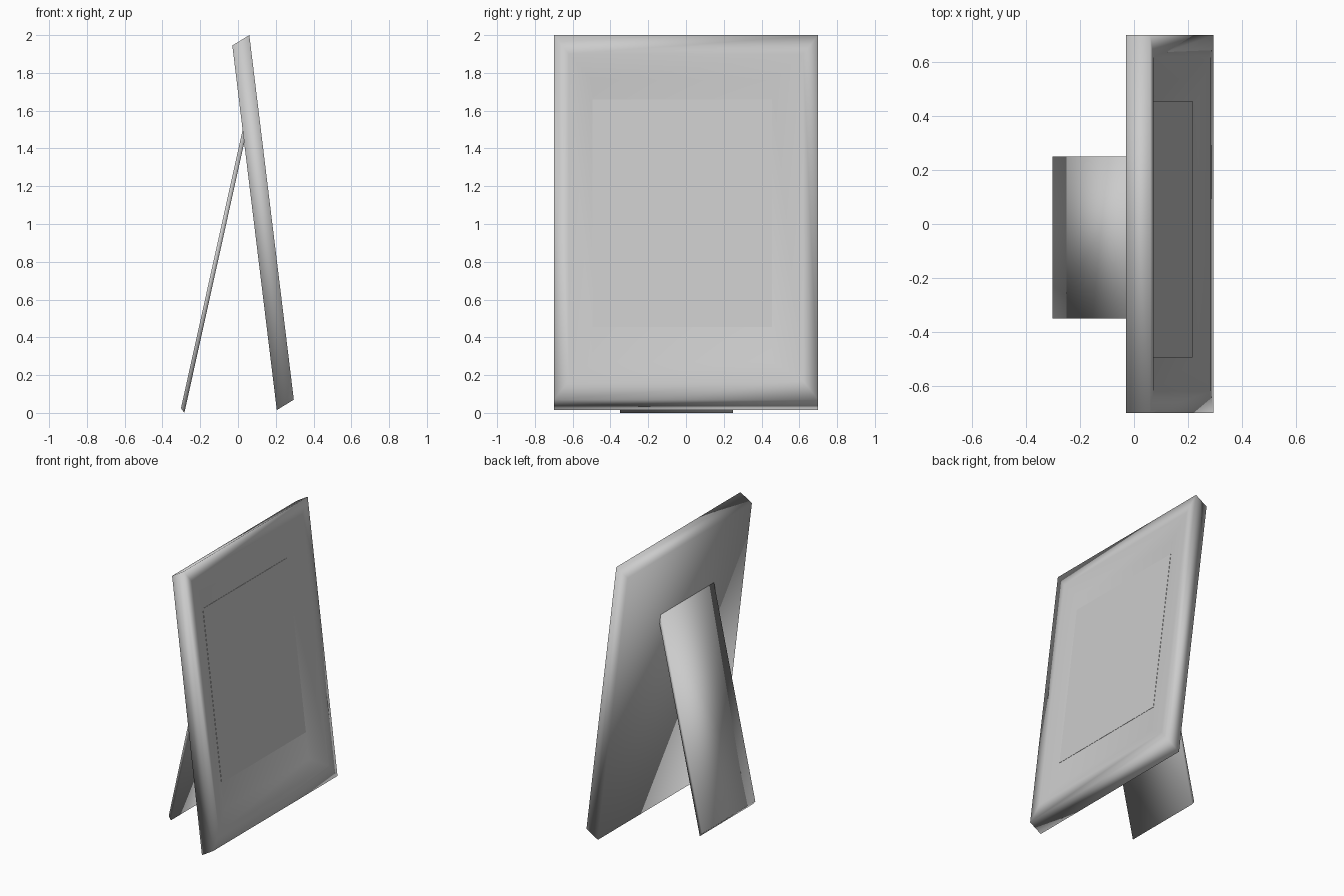
import bpy
import bmesh

# Remove the default cube only
cube = bpy.data.objects.get("Cube")
if cube:
    bpy.data.objects.remove(cube, do_unlink=True)

GREY = (0.6, 0.6, 0.6, 1.0)
grey = bpy.data.materials.new("light_grey")
grey.use_nodes = True
grey.diffuse_color = GREY
grey.node_tree.nodes["Principled BSDF"].inputs["Base Color"].default_value = GREY

LEAN = 0.122  # how far the frame moves in x per unit of height


def ring(y0, y1, z0, z1, depth=0.0):
    """Rectangle on the leaning front plane, set back by depth."""
    return [(0.06 + (2.0 - z) * LEAN - depth, y, z)
            for y, z in ((y0, z0), (y1, z0), (y1, z1), (y0, z1))]


def loft(name, rings, smooth):
    """Join successive four-point rings and cap both ends."""
    bm = bmesh.new()
    loops = [[bm.verts.new(p) for p in r] for r in rings]
    for a, b in zip(loops, loops[1:]):
        for i in range(4):
            j = (i + 1) % 4
            bm.faces.new((a[i], a[j], b[j], b[i]))
    bm.faces.new(loops[0][::-1])
    bm.faces.new(loops[-1])
    bmesh.ops.recalc_face_normals(bm, faces=bm.faces)
    for f in bm.faces:
        f.smooth = smooth
    mesh = bpy.data.meshes.new(name)
    bm.to_mesh(mesh)
    bm.free()
    mesh.materials.append(grey)
    obj = bpy.data.objects.new(name, mesh)
    bpy.context.collection.objects.link(obj)
    return obj


# Frame: back, outer front edge, inner lip, sloped moulding down to the recess
front = ring(-0.7, 0.7, 0.07, 2.0)
back = [(x - 0.09, y, z - 0.055) for x, y, z in front]
lip = ring(-0.62, 0.62, 0.17, 1.9)
recess = ring(-0.495, 0.455, 0.27, 1.76, 0.033)
loft("frame", [back, front, lip, recess], True)

# Picture panel: thin plate lying in the recess
loft("picture_panel", [ring(-0.495, 0.455, 0.455, 1.66, 0.035),
                       ring(-0.495, 0.455, 0.455, 1.66, 0.031)], False)

# Rear support leg: thin slanted board
leg_profile = [(0.027, 1.51), (0.035, 1.44), (-0.284, 0.0), (-0.302, 0.025)]
loft("support_leg", [[(x, y, z) for x, z in leg_profile]
                     for y in (-0.35, 0.25)], True)
